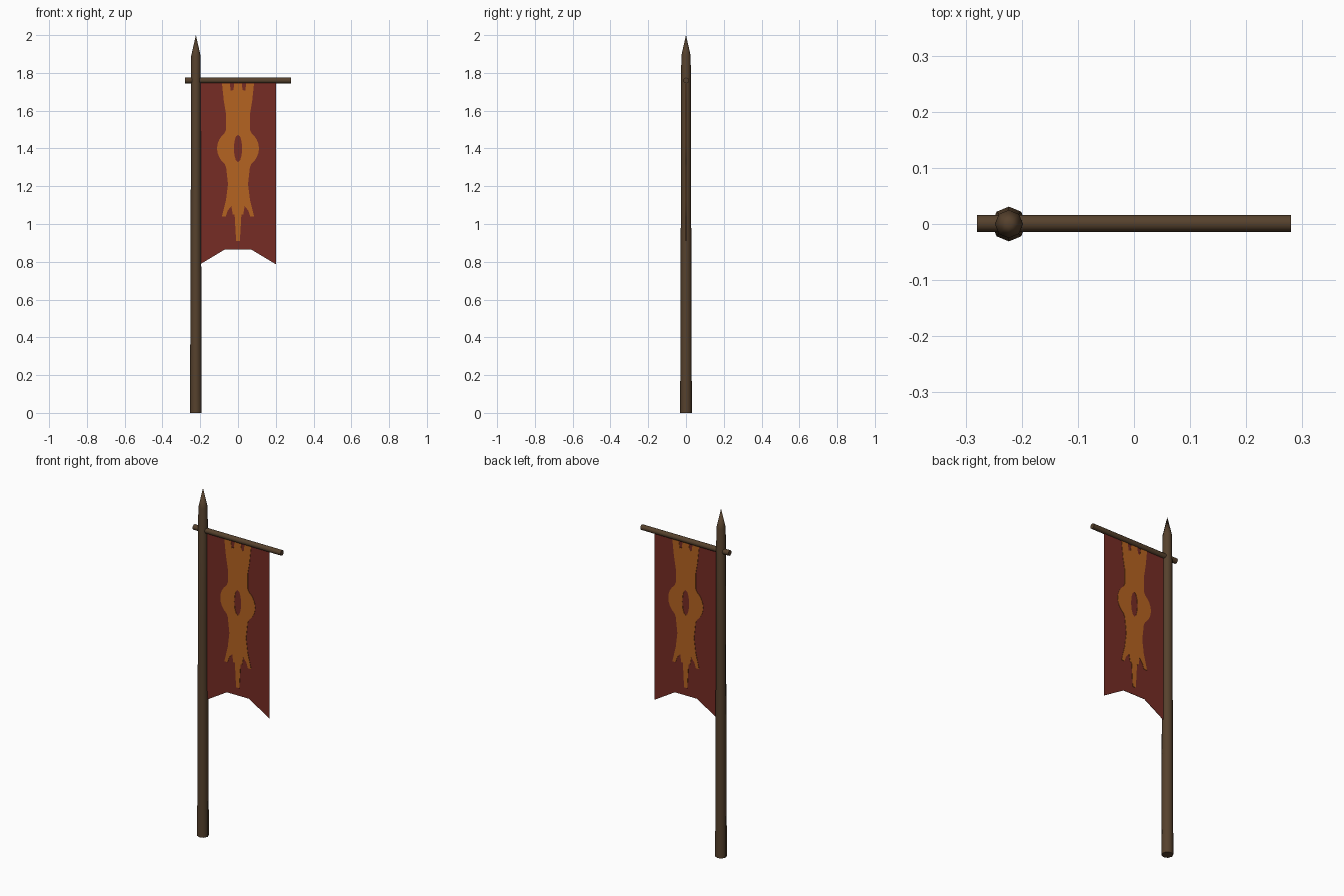
import bpy
import bmesh
from math import radians, cos, sin, pi

cube = bpy.data.objects.get("Cube")
if cube:
    bpy.data.objects.remove(cube, do_unlink=True)


def material(name, rgb):
    mat = bpy.data.materials.new(name)
    mat.use_nodes = True
    mat.diffuse_color = (*rgb, 1)
    bsdf = next(n for n in mat.node_tree.nodes if n.type == 'BSDF_PRINCIPLED')
    bsdf.inputs["Base Color"].default_value = (*rgb, 1)
    bsdf.inputs["Roughness"].default_value = 0.9
    return mat


wood = material("brown_wood", (0.093, 0.053, 0.026))
red = material("red_cloth", (0.18, 0.025, 0.018))
gold = material("orange_dye", (0.46, 0.125, 0.015))


def select_only(obj):
    bpy.ops.object.select_all(action='DESELECT')
    obj.select_set(True)
    bpy.context.view_layer.objects.active = obj


def lathe(name, profile, sides, mat):
    """Closed rod along z from (radius, height) rings; radius 0 makes a tip."""
    bm = bmesh.new()
    rings = []
    for r, z in profile:
        count = sides if r else 1
        rings.append([bm.verts.new((r * cos(2 * pi * i / sides), r * sin(2 * pi * i / sides), z))
                      for i in range(count)])
    for low, high in zip(rings, rings[1:]):
        for i in range(sides):
            j = (i + 1) % sides
            if len(high) == 1:
                bm.faces.new((low[i], low[j], high[0]))
            else:
                bm.faces.new((low[i], low[j], high[j], high[i]))
    bm.faces.new(rings[0][::-1])
    if len(rings[-1]) > 1:
        bm.faces.new(rings[-1])
    mesh = bpy.data.meshes.new(name)
    bm.to_mesh(mesh)
    bm.free()
    obj = bpy.data.objects.new(name, mesh)
    bpy.context.collection.objects.link(obj)
    mesh.materials.append(mat)
    select_only(obj)
    bpy.ops.object.shade_smooth_by_angle(angle=radians(50))
    return obj


def flat_panel(name, outlines, half_depth, mat):
    """Upright panel filled from closed x-z outlines; inner outlines are holes."""
    curve = bpy.data.curves.new(name, 'CURVE')
    curve.dimensions = '2D'
    curve.fill_mode = 'BOTH'
    curve.extrude = half_depth
    for points in outlines:
        spline = curve.splines.new('POLY')
        spline.points.add(len(points) - 1)
        for p, (x, z) in zip(spline.points, points):
            p.co = (x, z, 0, 1)
        spline.use_cyclic_u = True
    curve.materials.append(mat)
    obj = bpy.data.objects.new(name, curve)
    bpy.context.collection.objects.link(obj)
    obj.rotation_euler.x = radians(90)
    select_only(obj)
    bpy.ops.object.convert(target='MESH')
    return bpy.context.object


def mirrored(half):
    """Close a right-hand outline, listed top to bottom, with its mirror image."""
    return half + [(-x, z) for x, z in reversed(half) if x]


def arc(rx, rz, z, start, end, steps):
    return [(rx * sin(radians(a)), z + rz * cos(radians(a)))
            for a in [start + (end - start) * i / steps for i in range(steps + 1)]]


# Pole with pointed tip
pole = lathe("pole", [(0.031, 0), (0.029, 0.6), (0.027, 1.23), (0.025, 1.89), (0, 2)], 8, wood)
pole.location.x = -0.223

# Crossbar holding the cloth
bar = lathe("crossbar", [(0.015, -0.28), (0.015, 0.28)], 12, wood)
bar.rotation_euler.y = radians(90)
bar.location = (0, 0.001, 1.76)

# Cloth with notched lower edge
flat_panel("banner_cloth", [mirrored([(0.2, 1.76), (0.2, 0.787), (0.07, 0.865)])], 0.001, red)

# Painted emblem: flared top, ring, flared and fringed bottom
half = [(0.02, 1.745), (0.024, 1.71), (0.038, 1.705), (0.044, 1.745), (0.085, 1.745),
        (0.075, 1.65), (0.063, 1.58), (0.063, 1.5)]
half += arc(0.111, 0.105, 1.4, 40, 140, 8)
half += [(0.063, 1.3), (0.053, 1.21), (0.063, 1.13), (0.085, 1.04), (0.065, 1.04),
         (0.055, 1.07), (0.035, 1.095), (0.028, 1.05), (0.018, 1.05), (0.01, 0.91)]
hole = arc(0.022, 0.073, 1.4, 0, 330, 11)
flat_panel("banner_emblem", [mirrored(half), hole], 0.003, gold)
